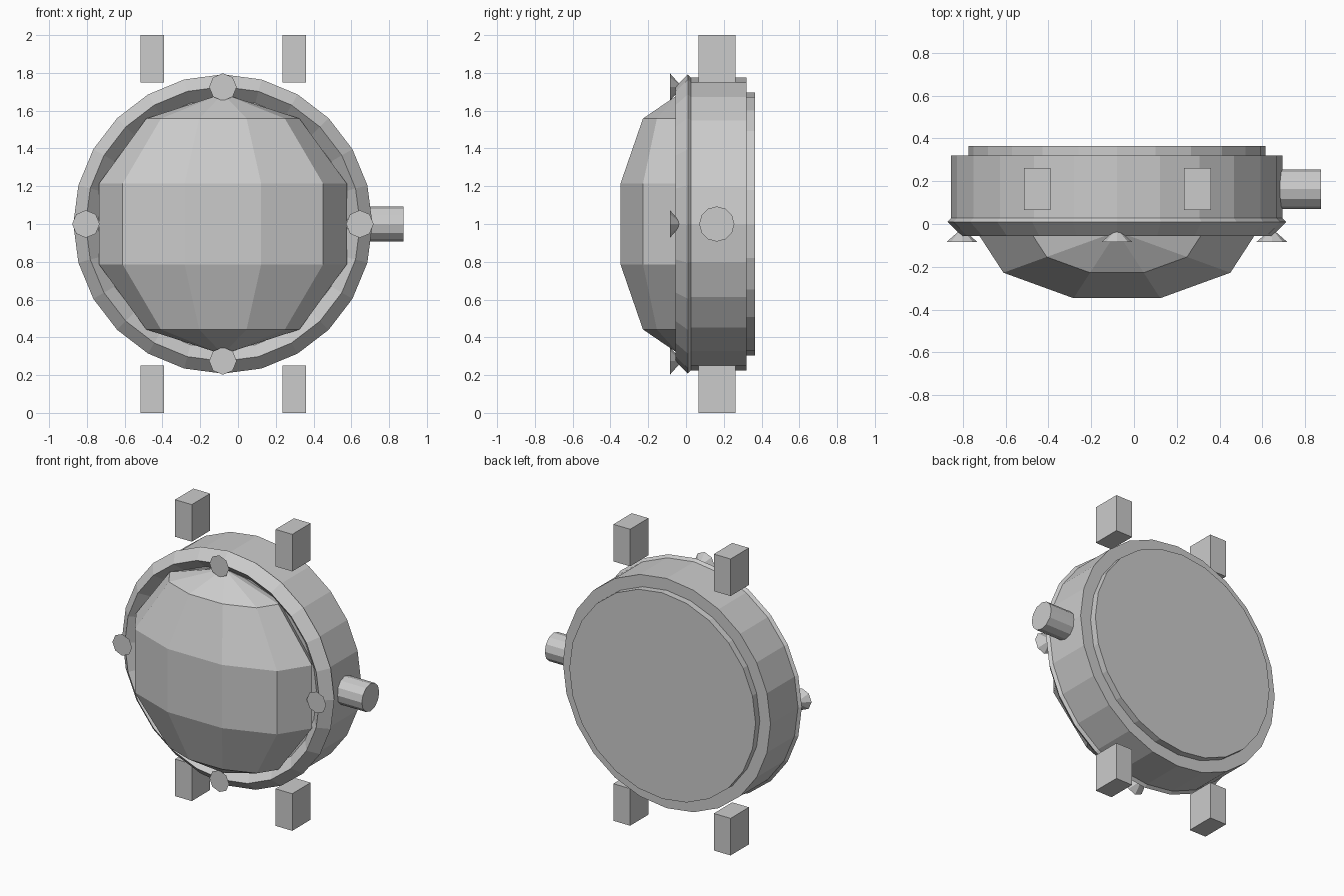
import bpy
import bmesh
from math import pi, cos, sin, radians
from mathutils import Matrix, Vector

old = bpy.data.objects.get("Cube")
if old:
    bpy.data.objects.remove(old, do_unlink=True)

grey = bpy.data.materials.new("plain grey")
grey.use_nodes = True
grey.diffuse_color = (0.6, 0.6, 0.6, 1)
grey.node_tree.nodes["Principled BSDF"].inputs["Base Color"].default_value = (0.6, 0.6, 0.6, 1)

CX, CZ = -0.08, 1.0          # axis of the round case
TO_Y = Matrix.Rotation(radians(90), 4, 'X')    # local z -> -y
TO_X = Matrix.Rotation(radians(90), 4, 'Y')    # local z -> +x


def finish(name, bm):
    bmesh.ops.recalc_face_normals(bm, faces=bm.faces)
    mesh = bpy.data.meshes.new(name)
    bm.to_mesh(mesh)
    bm.free()
    mesh.materials.append(grey)
    obj = bpy.data.objects.new(name, mesh)
    bpy.context.collection.objects.link(obj)
    return obj


def cone(name, centre, turn, sides, r1, r2, depth, spin=0.0):
    bm = bmesh.new()
    matrix = Matrix.Translation(centre) @ turn @ Matrix.Rotation(spin, 4, 'Z')
    bmesh.ops.create_cone(bm, cap_ends=True, segments=sides, radius1=r1,
                          radius2=r2, depth=depth, matrix=matrix)
    bmesh.ops.remove_doubles(bm, verts=bm.verts, dist=0.0001)
    return finish(name, bm)


def box(name, centre, size):
    bm = bmesh.new()
    matrix = Matrix.Translation(centre) @ Matrix.Diagonal((*size, 1))
    bmesh.ops.create_cube(bm, size=1, matrix=matrix)
    return finish(name, bm)


# Case and back cover
cone("case", (CX, 0.165, CZ), TO_Y, 24, 0.775, 0.775, 0.31)
cone("back_cover", (CX, 0.3325, CZ), TO_Y, 24, 0.695, 0.695, 0.065)

# Bezel: a ring with a diamond section
bm = bmesh.new()
rings = []
for i in range(24):
    a = 2 * pi * i / 24
    ring = []
    for k in range(4):
        r = 0.727 + 0.065 * cos(k * pi / 2)
        y = 0.01 - 0.065 * sin(k * pi / 2)
        ring.append(bm.verts.new((CX + r * cos(a), y, CZ + r * sin(a))))
    rings.append(ring)
for i in range(24):
    p, q = rings[i], rings[(i + 1) % 24]
    for k in range(4):
        n = (k + 1) % 4
        bm.faces.new((p[k], p[n], q[n], q[k]))
finish("bezel", bm)

# Domed glass: a flattened coarse sphere with upright poles
bm = bmesh.new()
matrix = (Matrix.Translation((CX, -0.035, CZ)) @ Matrix.Diagonal((1, 0.5, 1, 1))
          @ Matrix.Rotation(pi / 2, 4, 'Z'))
bmesh.ops.create_uvsphere(bm, u_segments=10, v_segments=5, radius=0.69, matrix=matrix)
finish("glass_dome", bm)

# Four flared studs around the bezel
for side, a in (("left", 0), ("top", pi / 2), ("right", pi), ("bottom", 3 * pi / 2)):
    at = Vector((CX + 0.725 * cos(a), -0.053, CZ + 0.725 * sin(a)))
    cone(side + "_stud", at, TO_Y, 8, 0, 0.073, 0.064)

# Winding crown
cone("crown", (0.775, 0.163, CZ), TO_X, 12, 0.093, 0.093, 0.2)

# Strap lugs above and below
for level, z in (("upper", 1.875), ("lower", 0.125)):
    for side, s in (("left", 1), ("right", -1)):
        box(f"{level}_{side}_lug", (CX + 0.002 + s * 0.375, 0.163, z), (0.125, 0.196, 0.25))
